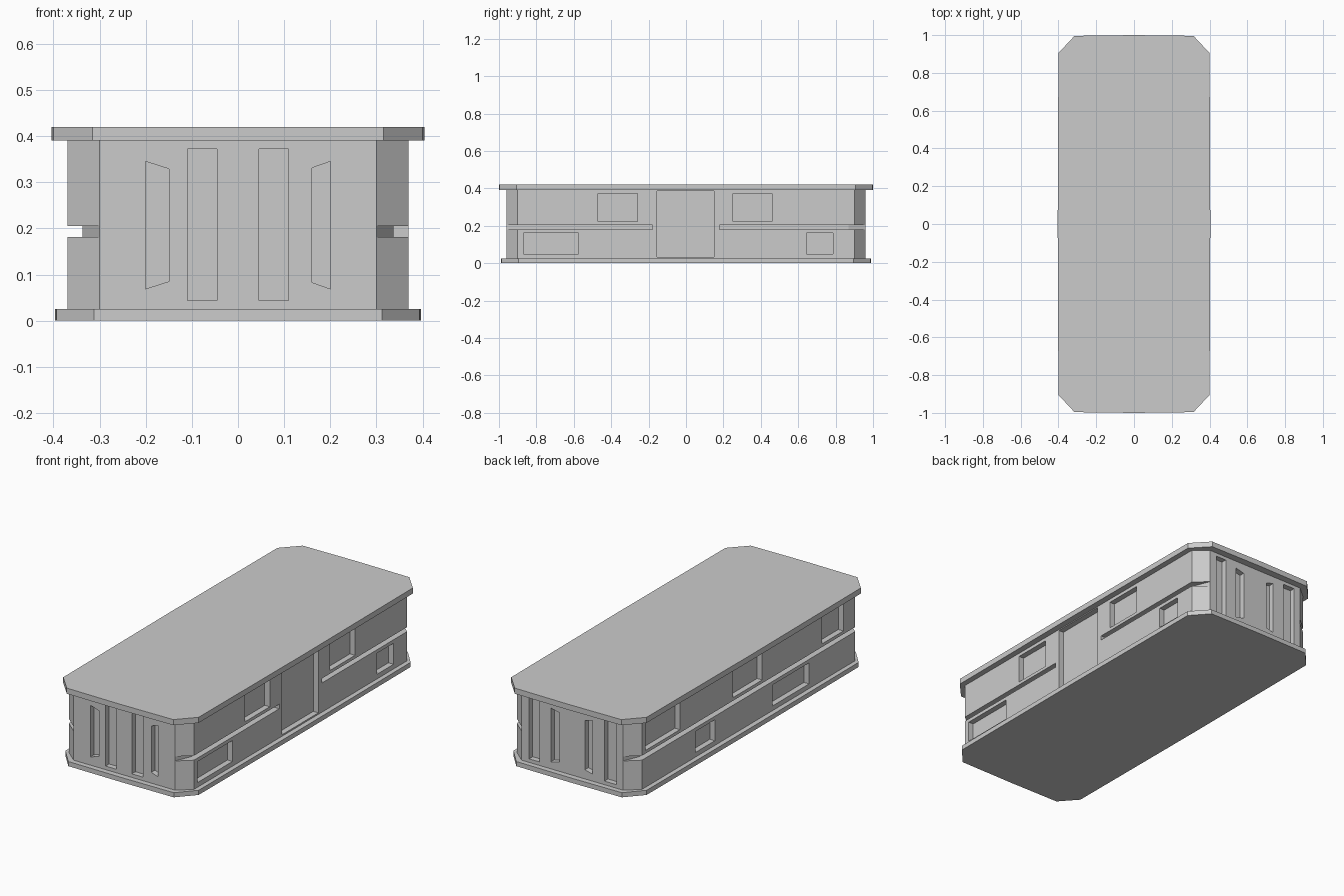
import bpy
import bmesh
from mathutils import Vector

if "Cube" in bpy.data.objects:
    bpy.data.objects.remove(bpy.data.objects["Cube"])


def prism(bm, base, offset):
    """Extrude a polygon (list of 3D points) along an offset vector."""
    off = Vector(offset)
    low = [bm.verts.new(p) for p in base]
    high = [bm.verts.new(Vector(p) + off) for p in base]
    n = len(base)
    bm.faces.new(low)
    bm.faces.new(high[::-1])
    for i in range(n):
        bm.faces.new((low[i], high[i], high[(i + 1) % n], low[(i + 1) % n]))


def make_object(name, bm):
    bmesh.ops.recalc_face_normals(bm, faces=bm.faces[:])
    me = bpy.data.meshes.new(name)
    bm.to_mesh(me)
    bm.free()
    ob = bpy.data.objects.new(name, me)
    bpy.context.collection.objects.link(ob)
    return ob


def chamfered_block(name, x, y, cx, cy, z0, z1, bow=0.0):
    """Block with cut corners; bow pushes the middle of each side outwards."""
    quarter = [(x, cy), (cx, y)]
    pts = quarter + ([(0, y + bow)] if bow else [])
    pts += [(-cx, y), (-x, cy)] + ([(-x - bow, 0)] if bow else [])
    pts += [(-a, -b) for a, b in pts]
    bm = bmesh.new()
    prism(bm, [(a, b, z0) for a, b in pts], (0, 0, z1 - z0))
    return make_object(name, bm)


# Top and bottom slabs, main body
chamfered_block("top_slab", 0.4, 0.996, 0.315, 0.905, 0.39, 0.42, 0.004)
chamfered_block("bottom_slab", 0.394, 0.987, 0.312, 0.895, 0.0, 0.025, 0.003)
body = chamfered_block("body", 0.37, 0.96, 0.30, 0.90, 0.025, 0.39)

DEPTH = 0.03
FLOOR_X, FLOOR_Y = 0.37 - DEPTH, 0.96 - DEPTH
cut = bmesh.new()


def side_recess(s, y0, y1, z0, z1):
    x = s * FLOOR_X
    prism(cut, [(x, y0, z0), (x, y1, z0), (x, y1, z1), (x, y0, z1)], (s * 0.1, 0, 0))


def end_recess(s, x0, x1, z0, z1, slant0=0.0, slant1=0.0):
    """Vertical slot on an end face; slant shortens one of its edges."""
    y = s * FLOOR_Y
    prism(cut, [(x0, y, z0 + slant0), (x1, y, z0 + slant1),
                (x1, y, z1 - slant1), (x0, y, z1 - slant0)], (0, s * 0.1, 0))


# Right side: door and windows
side_recess(1, -0.155, 0.15, 0.033, 0.385)
for y0, y1 in [(-0.47, -0.26), (0.25, 0.46)]:
    side_recess(1, y0, y1, 0.222, 0.372)
for y0, y1 in [(-0.87, -0.575), (0.645, 0.785)]:
    side_recess(1, y0, y1, 0.05, 0.162)

# Left side: windows
for y0, y1 in [(0.58, 0.87), (-0.115, 0.13), (-0.80, -0.62)]:
    side_recess(-1, y0, y1, 0.222, 0.372)
for y0, y1 in [(0.285, 0.45), (-0.51, -0.20)]:
    side_recess(-1, y0, y1, 0.05, 0.162)

# Front slots
end_recess(-1, -0.20, -0.15, 0.069, 0.345, 0, 0.016)
end_recess(-1, 0.16, 0.20, 0.069, 0.345, 0.014, 0)
for x0, x1 in [(-0.11, -0.045), (0.045, 0.11)]:
    end_recess(-1, x0, x1, 0.044, 0.372)

# Back slots
for x0, x1 in [(-0.26, -0.19), (0.195, 0.255)]:
    end_recess(1, x0, x1, 0.044, 0.372)
end_recess(1, 0.075, 0.127, 0.062, 0.35, 0.012, 0)
end_recess(1, -0.12, -0.075, 0.062, 0.35, 0, 0.012)

# Belt groove: broken at the door on the right, continuous on the left
GZ, GH = 0.181, 0.024
for s in (-1, 1):
    ring = [(0.30, 0.96), (0.337, 0.87), (0.337, 0.18), (0.45, 0.18), (0.45, 1.05), (0.30, 1.05)]
    prism(cut, [(x, s * y, GZ) for x, y in ring], (0, 0, GH))
ring = [(-0.30, 0.96), (-0.337, 0.87), (-0.337, -0.87), (-0.30, -0.96),
        (-0.30, -1.05), (-0.45, -1.05), (-0.45, 1.05), (-0.30, 1.05)]
prism(cut, [(x, y, GZ) for x, y in ring], (0, 0, GH))

# Carve everything out of the body
cutter = make_object("recess_cutter", cut)
cutter.hide_render = True
mod = body.modifiers.new("recesses", 'BOOLEAN')
mod.operation = 'DIFFERENCE'
mod.solver = 'EXACT'
mod.object = cutter
bpy.context.view_layer.objects.active = body
body.select_set(True)
bpy.ops.object.modifier_apply(modifier=mod.name)
bpy.data.objects.remove(cutter, do_unlink=True)
